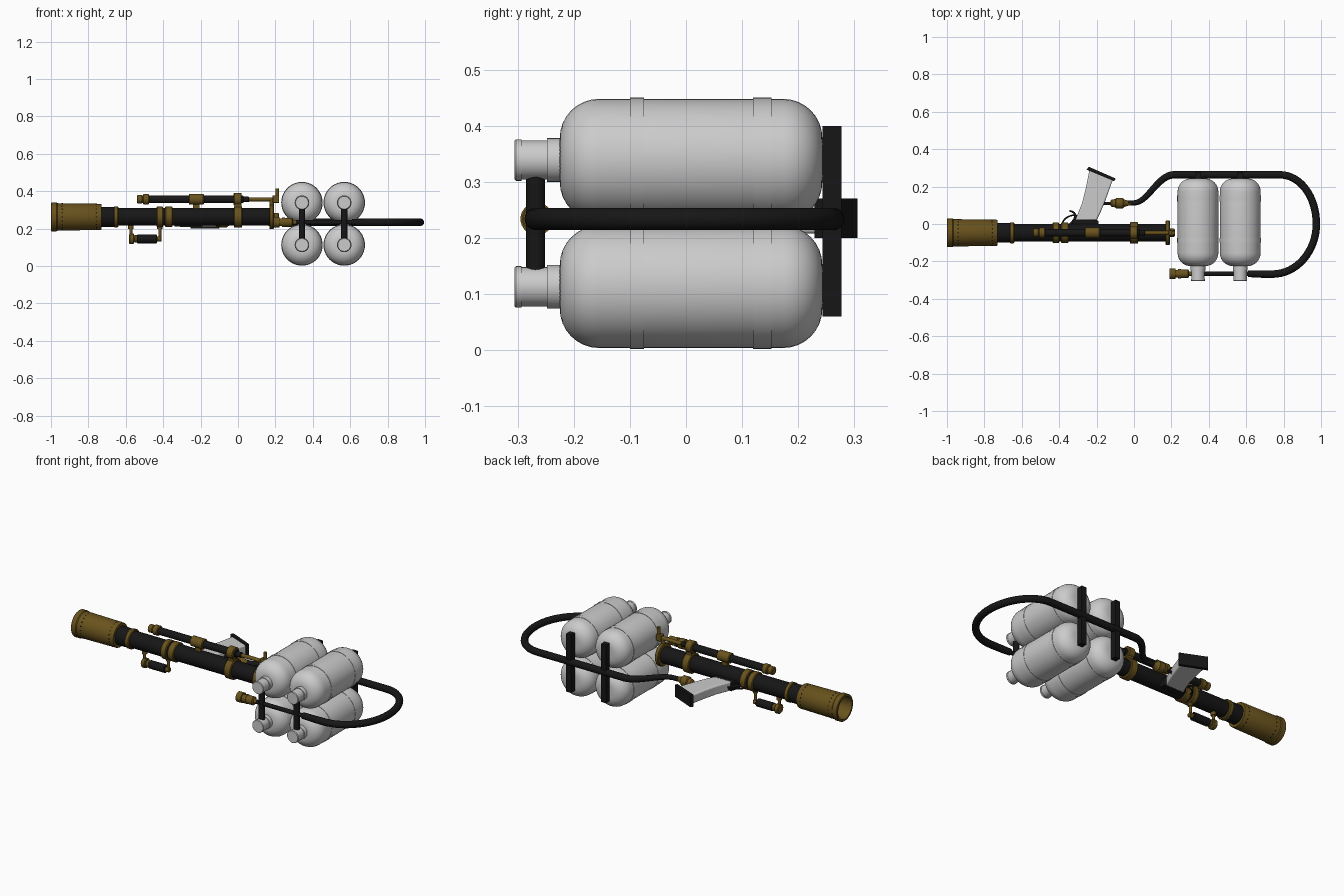
import bpy, bmesh, math
from mathutils import Vector, Matrix

if "Cube" in bpy.data.objects:
    bpy.data.objects.remove(bpy.data.objects["Cube"])


def material(name, color):
    m = bpy.data.materials.new(name)
    m.diffuse_color = (*color, 1)
    m.use_nodes = True
    m.node_tree.nodes["Principled BSDF"].inputs["Base Color"].default_value = m.diffuse_color
    return m


BRASS = material("brass", (0.14, 0.085, 0.012))
BLACK = material("black", (0.008, 0.008, 0.008))


def finish(name, bm, mat, smooth=True):
    bmesh.ops.remove_doubles(bm, verts=bm.verts, dist=1e-5)
    bmesh.ops.recalc_face_normals(bm, faces=bm.faces)
    me = bpy.data.meshes.new(name)
    bm.to_mesh(me)
    bm.free()
    ob = bpy.data.objects.new(name, me)
    bpy.context.collection.objects.link(ob)
    if mat:
        me.materials.append(mat)
    if smooth:
        bpy.ops.object.select_all(action='DESELECT')
        ob.select_set(True)
        bpy.context.view_layer.objects.active = ob
        bpy.ops.object.shade_smooth_by_angle(angle=math.radians(35))
    return ob


def lathe(name, profile, origin, axis, mat=None, seg=32):
    """Revolve (distance along axis, radius) pairs round an axis."""
    bm = bmesh.new()
    vs = [bm.verts.new((r, 0, t)) for t, r in profile]
    es = [bm.edges.new(p) for p in zip(vs, vs[1:])]
    bmesh.ops.spin(bm, geom=vs + es, cent=(0, 0, 0), axis=(0, 0, 1),
                   angle=math.tau, steps=seg, use_merge=True)
    rot = Vector((0, 0, 1)).rotation_difference(Vector(axis)).to_matrix().to_4x4()
    bm.transform(Matrix.Translation(origin) @ rot)
    return finish(name, bm, mat)


def rod(name, a, b, r, mat, seg=24):
    a, b = Vector(a), Vector(b)
    n = (b - a).length
    return lathe(name, [(0, 0), (0, r), (n, r), (n, 0)], a, b - a, mat, seg)


def x_ring(name, x0, x1, r, z, mat=BRASS, y=-0.047):
    c = min(0.004, (x1 - x0) / 4)
    return lathe(name, [(x0, 0), (x0, r - c), (x0 + c, r), (x1 - c, r), (x1, r - c), (x1, 0)],
                 (0, y, z), (1, 0, 0), mat)


def box(name, lo, hi, mat):
    bm = bmesh.new()
    bmesh.ops.create_cube(bm, size=1)
    lo, hi = Vector(lo), Vector(hi)
    bm.transform(Matrix.Translation((lo + hi) / 2) @ Matrix.Diagonal((*(hi - lo), 1)))
    return finish(name, bm, mat, False)


def prism(name, pts, z0, z1, mat, bevel=0):
    bm = bmesh.new()
    f = bm.faces.new([bm.verts.new((x, y, z0)) for x, y in pts])
    new = bmesh.ops.extrude_face_region(bm, geom=[f])['geom']
    bmesh.ops.translate(bm, vec=(0, 0, z1 - z0), verts=[v for v in new if isinstance(v, bmesh.types.BMVert)])
    ob = finish(name, bm, mat, bevel > 0)
    if bevel:
        b = ob.modifiers.new("edge", 'BEVEL')
        b.width, b.segments = bevel, 3
    return ob


def tube(name, pts, r, mat):
    """Bezier tube; each point is (position, handle vector, radius factor)."""
    cu = bpy.data.curves.new(name, 'CURVE')
    cu.dimensions, cu.bevel_depth, cu.bevel_resolution = '3D', r, 5
    cu.resolution_u, cu.use_fill_caps = 16, True
    sp = cu.splines.new('BEZIER')
    sp.bezier_points.add(len(pts) - 1)
    for bp, (p, h, k) in zip(sp.bezier_points, pts):
        bp.handle_left_type = bp.handle_right_type = 'FREE'
        bp.co, bp.radius = p, k
        bp.handle_left, bp.handle_right = Vector(p) - Vector(h), Vector(p) + Vector(h)
    ob = bpy.data.objects.new(name, cu)
    bpy.context.collection.objects.link(ob)
    cu.materials.append(mat)
    return ob


# Four tanks with bands and valve necks
R, C, Y0, Y1 = 0.109, 0.07, -0.225, 0.243
arc = [(math.sin(i * math.pi / 16), math.cos(i * math.pi / 16)) for i in range(9)]
tank = [(Y0, 0)] + [(Y0 + C - C * c, R - C + C * s) for s, c in arc]
tank += [(Y1 - C + C * s, R - C + C * c) for s, c in arc] + [(Y1, 0)]
neck = [(-0.22, 0), (-0.22, 0.039), (-0.248, 0.039), (-0.248, 0.035), (-0.293, 0.035),
        (-0.293, 0.037), (-0.303, 0.037), (-0.306, 0.034), (-0.306, 0)]
for x in (0.342, 0.568):
    for z in (0.113, 0.339):
        o = (x, 0, z)
        lathe("tank", tank, o, (0, 1, 0), None, 40)
        lathe("tank_neck", neck, o, (0, 1, 0))
        for a, b in ((-0.1, -0.075), (0.119, 0.152)):
            lathe("tank_band", [(a, R - .003), (a, R + .002), (b, R + .002), (b, R - .003)], o, (0, 1, 0), None, 40)
    # Manifold posts at the necks and straps at the far ends
    rod("manifold_post", (x, -0.268, 0.14), (x, -0.268, 0.312), 0.017, BLACK)
    box("tank_strap", (x - 0.016, 0.243, 0.06), (x + 0.016, 0.277, 0.40), BLACK)

# Manifold pipe, inlet fitting and hose
HZ = 0.234
rod("manifold_pipe", (0.28, -0.266, HZ), (0.63, -0.266, HZ), 0.012, BLACK)
lathe("inlet_fitting", [(.19, 0), (.19, .029), (.222, .029), (.222, .021), (.235, .021), (.235, .026),
                        (.25, .026), (.25, .024), (.29, .024), (.295, .013), (.31, .013), (.31, 0)],
      (0, -0.266, HZ), (1, 0, 0), BRASS)
tube("hose", [((0.61, -0.266, HZ), (0.04, 0, 0), 0.9), ((0.74, -0.268, HZ), (0.13, 0, 0), 1),
              ((0.975, 0, HZ), (0, 0.145, 0), 1), ((0.78, 0.263, HZ), (-0.11, 0, 0), 1),
              ((0.215, 0.263, HZ), (-0.09, 0, 0), 1), ((0.0, 0.113, HZ), (-0.075, 0, 0), 0.7),
              ((-0.03, 0.111, HZ), (-0.01, 0, 0), 0.6)], 0.02, BLACK)
lathe("hose_coupling", [(-.125, 0), (-.125, .013), (-.118, .02), (-.10, .022), (-.095, .029), (-.06, .029),
                        (-.052, .02), (-.03, .013), (-.015, .013), (-.015, 0)],
      (0, 0.111, HZ), (1, 0, 0), BRASS)
rod("coupling_stem", (-0.19, 0.108, HZ), (-0.12, 0.111, HZ), 0.008, BLACK)

# Main barrel with flared hollow nozzle
Z, Y = 0.263, -0.047
lathe("nozzle", [(-.73, 0), (-.73, .068), (-.735, .07), (-.965, .073), (-.97, .077), (-.997, .077),
                 (-1, .074), (-1, .064), (-.85, .058), (-.85, 0)], (0, Y, Z), (1, 0, 0), BRASS, 40)
for x, n, r in ((-0.94, 20, 0.0727), (-0.757, 20, 0.0705)):
    for i in range(n):
        d = Vector((0, math.cos(math.tau * i / n), math.sin(math.tau * i / n)))
        p = Vector((x, Y, Z))
        rod("nozzle_hole", p + d * (r - .004), p + d * (r + .0004), 0.004, BLACK, 8)
x_ring("barrel_front", -0.74, -0.655, 0.053, Z, BLACK)
x_ring("barrel", -0.66, 0.18, 0.047, Z, BLACK)
for a, b, r in ((-.665, -.64, .056), (-.435, -.4, .055), (-.39, -.35, .055), (-.022, .022, .058),
                (.168, .192, .066)):
    x_ring("barrel_ring", a, b, r, Z)
x_ring("barrel_end", 0.19, 0.218, 0.022, Z)

# Upper feed tube with fittings, clamped to the barrel
U = 0.357
x_ring("feed_tube", -0.5, 0.03, 0.021, U, BLACK)
x_ring("feed_tip", -0.54, -0.51, 0.023, U)
x_ring("feed_tip_collar", -0.508, -0.475, 0.028, U)
x_ring("feed_tip_core", -0.52, -0.49, 0.02, U)
x_ring("feed_sleeve", -0.263, -0.182, 0.029, U)
x_ring("feed_clamp", -0.024, 0.02, 0.034, U)
box("clamp_link", (-0.018, Y - .022, 0.30), (0.018, Y + .022, 0.35), BRASS)
box("feed_support", (-0.24, Y - .01, 0.30), (-0.205, Y + .01, 0.35), BRASS)
x_ring("feed_coupling", 0.02, 0.06, 0.015, U, BLACK)
x_ring("feed_pipe", 0.05, 0.2, 0.011, U)
rod("valve_stem", (0.18, Y, 0.3), (0.18, Y, 0.36), 0.012, BRASS)
prism("valve_lever", [(.185, Y - .014), (.22, Y - .014), (.22, Y + .014), (.185, Y + .014)], 0.338, 0.378, BRASS, .004)
rod("valve_handle", (0.21, Y, 0.37), (0.21, Y, 0.415), 0.01, BRASS)

# Pilot light tube hung under the barrel
P = 0.145
x_ring("pilot_tip", -0.582, -0.556, 0.028, P)
x_ring("pilot_collar", -0.556, -0.535, 0.02, P)
x_ring("pilot_body", -0.54, -0.432, 0.023, P, BLACK)
x_ring("pilot_end", -0.435, -0.408, 0.014, P)
for x in (-0.573, -0.418):
    rod("pilot_strut", (x, Y, P), (x, Y, 0.225), 0.008, BRASS)
    rod("pilot_strut_foot", (x, Y, 0.198), (x, Y, 0.225), 0.014, BRASS)

# Side grip with butt plate, mount and trigger
prism("grip", [(-.315, .02), (-.2, .02), (-.18, .06), (-.155, .12), (-.112, .24), (-.238, .29),
               (-.258, .19), (-.278, .11)], 0.208, 0.262, None, .008)
prism("grip_butt", [(-.253, .29), (-.106, .229), (-.098, .243), (-.242, .306)], 0.2, 0.27, BLACK)
prism("grip_mount", [(-.34, -.02), (-.19, -.02), (-.19, .015), (-.21, .03), (-.32, .03)], 0.212, 0.258, BLACK)
tube("trigger", [((-.345, -.01, .235), (.01, .02, 0), 1), ((-.315, .035, .235), (.004, .02, 0), 1),
                 ((-.345, .07, .235), (-.02, .002, 0), .6)], 0.007, BLACK)
tube("trigger_guard", [((-.38, -.01, .235), (-.01, .03, 0), .7), ((-.335, .045, .235), (.02, .005, 0), .7),
                       ((-.29, .035, .235), (.01, -.01, 0), .7)], 0.006, BLACK)
